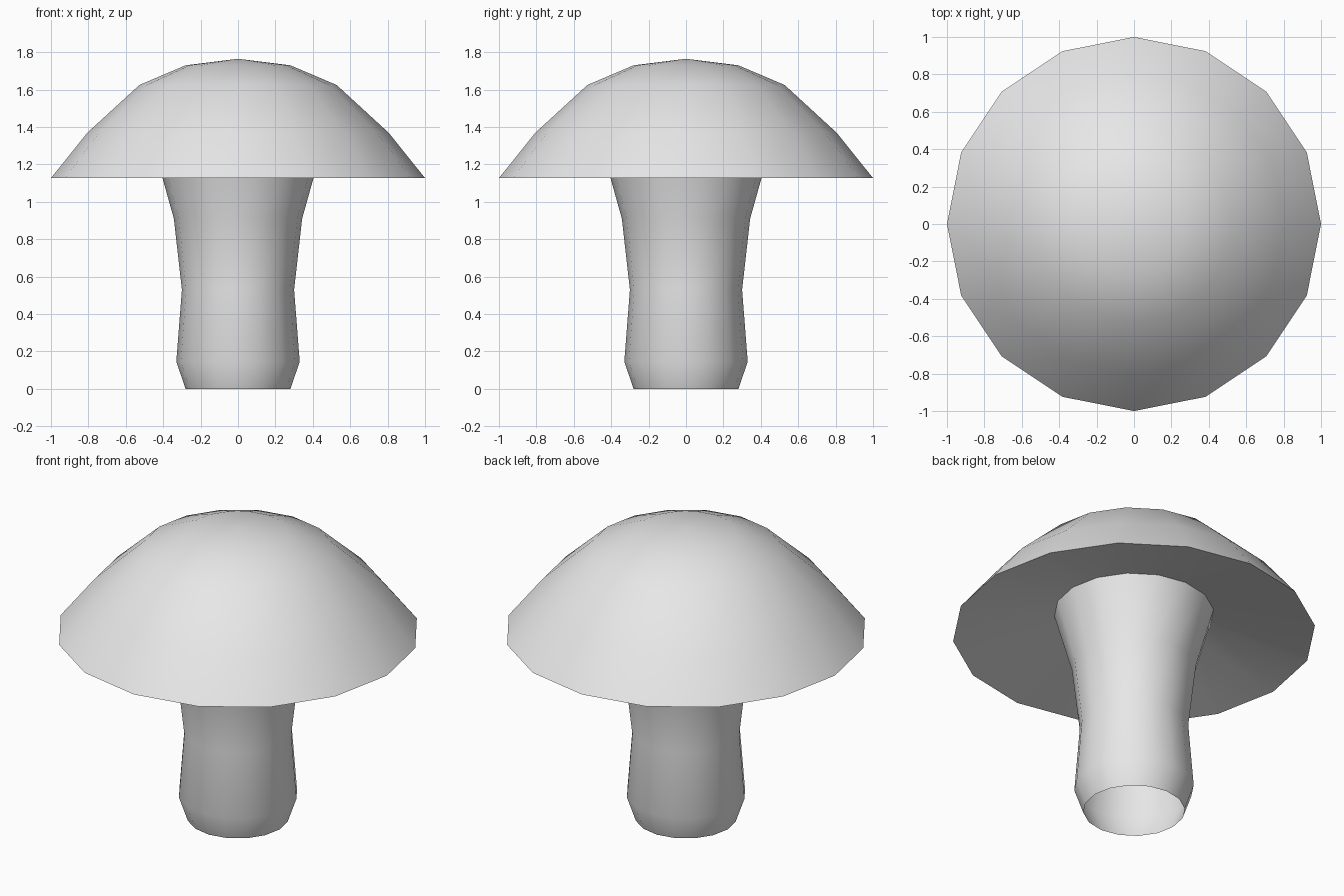
import bpy, bmesh, math

if "Cube" in bpy.data.objects:
    bpy.data.objects.remove(bpy.data.objects["Cube"])

SIDES = 16

grey = bpy.data.materials.new("light_grey")
grey.diffuse_color = (0.8, 0.8, 0.8, 1)
grey.use_nodes = True
grey.node_tree.nodes["Principled BSDF"].inputs["Base Color"].default_value = grey.diffuse_color


def lathe(name, profile):
    """Revolve (radius, z) points around z; a zero radius makes a pole."""
    bm = bmesh.new()
    rings = []
    for r, z in profile:
        n = SIDES if r else 1
        rings.append([bm.verts.new((r * math.cos(math.tau * i / SIDES),
                                    r * math.sin(math.tau * i / SIDES), z))
                      for i in range(n)])
    for a, b in zip(rings, rings[1:]):
        for i in range(SIDES):
            j = (i + 1) % SIDES
            if len(b) == 1:
                bm.faces.new((a[i], a[j], b[0]))
            else:
                bm.faces.new((a[i], a[j], b[j], b[i]))
    mesh = bpy.data.meshes.new(name)
    bm.to_mesh(mesh)
    bm.free()
    mesh.materials.append(grey)
    obj = bpy.data.objects.new(name, mesh)
    bpy.context.collection.objects.link(obj)
    bpy.ops.object.select_all(action='DESELECT')
    obj.select_set(True)
    bpy.context.view_layer.objects.active = obj
    bpy.ops.object.shade_smooth_by_angle(angle=math.radians(50))
    return obj


# Stem: flared tube, open at the bottom, reaching up into the cap
lathe("stem", [(0.28, 0), (0.33, 0.145), (0.30, 0.53), (0.343, 0.91), (0.44, 1.257)])

# Cap: underside rising towards the stem, then the dome
lathe("cap", [(0.44, 1.257), (1.0, 1.127), (0.805, 1.37), (0.527, 1.625),
              (0.28, 1.73), (0, 1.765)])
